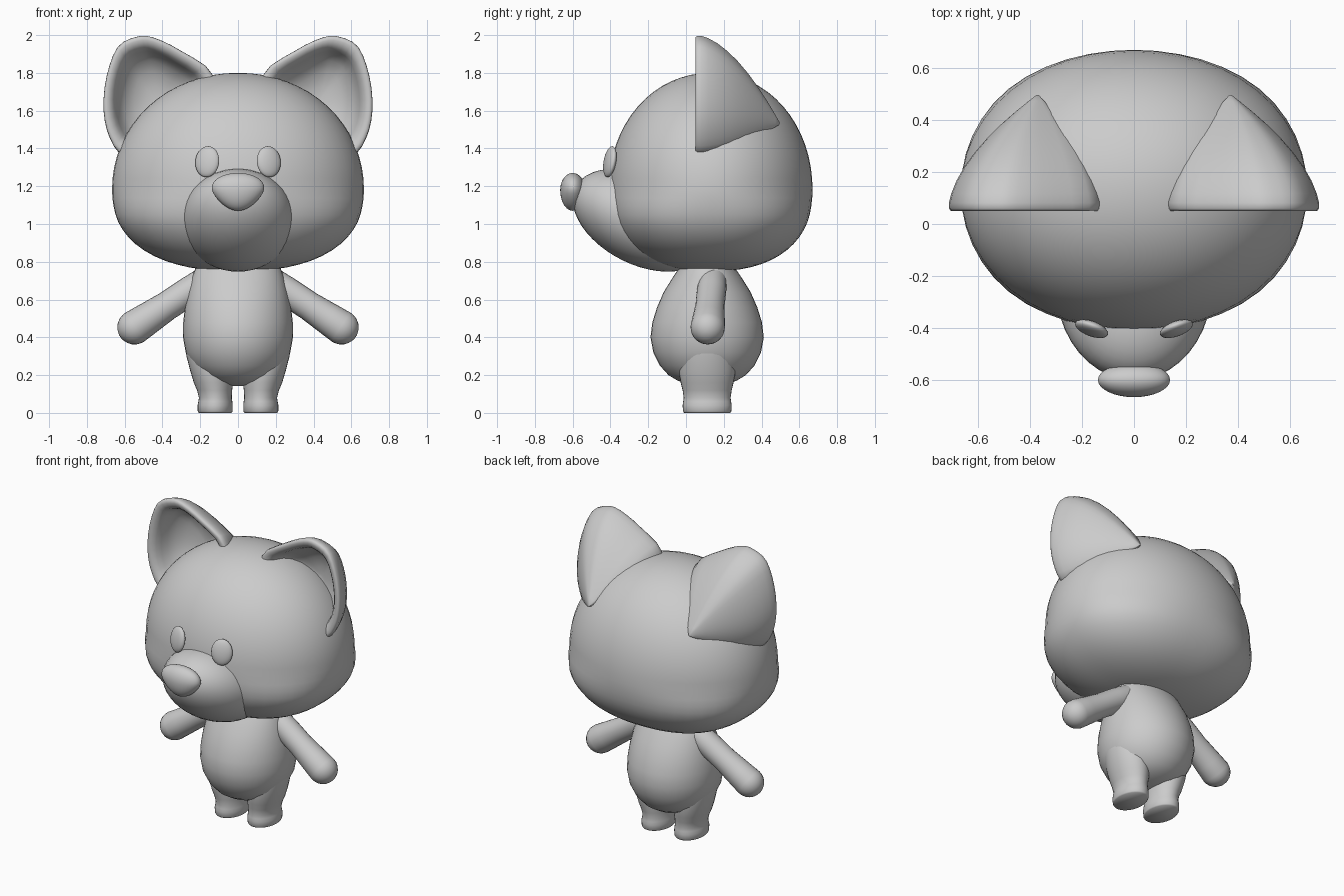
import bpy, bmesh, math
from mathutils import Vector, Matrix

if "Cube" in bpy.data.objects:
    bpy.data.objects.remove(bpy.data.objects["Cube"])

grey = bpy.data.materials.new("plain grey")
grey.diffuse_color = (0.6, 0.6, 0.6, 1)
grey.use_nodes = True
grey.node_tree.nodes["Principled BSDF"].inputs["Base Color"].default_value = grey.diffuse_color


def finish(name, bm, angle=60):
    bmesh.ops.recalc_face_normals(bm, faces=bm.faces[:])
    mesh = bpy.data.meshes.new(name)
    bm.to_mesh(mesh)
    bm.free()
    obj = bpy.data.objects.new(name, mesh)
    bpy.context.collection.objects.link(obj)
    mesh.materials.append(grey)
    bpy.ops.object.select_all(action='DESELECT')
    obj.select_set(True)
    bpy.context.view_layer.objects.active = obj
    bpy.ops.object.shade_smooth_by_angle(angle=math.radians(angle))
    return obj


def ball(name, shape, u=40, v=24):
    """Sphere whose unit directions are mapped through shape()."""
    bm = bmesh.new()
    bmesh.ops.create_uvsphere(bm, u_segments=u, v_segments=v, radius=1)
    for vert in bm.verts:
        vert.co = shape(vert.co.normalized())
    return finish(name, bm)


def loft(name, rings, angle=60):
    """Skin closed rings of points, capping both ends."""
    bm = bmesh.new()
    rows = [[bm.verts.new(p) for p in ring] for ring in rings]
    n = len(rows[0])
    for a, b in zip(rows, rows[1:]):
        for i in range(n):
            j = (i + 1) % n
            bm.faces.new((a[i], a[j], b[j], b[i]))
    bm.faces.new(rows[0])
    bm.faces.new(rows[-1])
    return finish(name, bm, angle)


def oval(cx, cy, z, rx, ry, n=32):
    return [Vector((cx + rx * math.cos(2 * math.pi * i / n),
                    cy + ry * math.sin(2 * math.pi * i / n), z)) for i in range(n)]


def smooth_loop(pts, steps=3):
    """Closed Catmull-Rom curve through 2D points."""
    out, n = [], len(pts)
    for i in range(n):
        a, b, c, d = (Vector(pts[(i + k) % n]) for k in (-1, 0, 1, 2))
        for s in range(steps):
            t = s / steps
            out.append(0.5 * (2 * b + (c - a) * t + (2 * a - 5 * b + 4 * c - d) * t ** 2
                              + (3 * b - a - 3 * c + d) * t ** 3))
    return out


# Head: wide ellipsoid, domed above and squarer below
def head_shape(d):
    n = 2.05 if d.z > 0 else 2.05 + 0.3 * min(1, -d.z * 3)
    r = sum(abs(c) ** n for c in d) ** (-1 / n)
    return Vector((0.667 * d.x * r, 0.13 + 0.54 * d.y * r,
                   1.18 + (0.62 if d.z > 0 else 0.43) * d.z * r))


ball("head", head_shape, 48, 32)


# Muzzle: ellipsoid sheared upward toward the front
def muzzle_shape(d):
    return Vector((0.3 * d.x, -0.24 + 0.36 * d.y, 1.02 + 0.25 * d.z - 0.108 * d.y))


ball("muzzle", muzzle_shape)


# Nose: rounded triangle, narrow at the bottom
def nose_shape(d):
    taper = 1 + 0.12 * d.z if d.z > 0 else 1 + 0.28 * d.z
    return Vector((0.138 * d.x * taper, -0.6 + 0.066 * d.y, 1.18 + (0.09 if d.z > 0 else 0.11) * d.z))


ball("nose", nose_shape, 32, 20)

# Body: egg shape set slightly forward at the belly
body_profile = [(0.142, 0.03, 0.03), (0.15, 0.09, 0.09), (0.17, 0.15, 0.155), (0.2, 0.195, 0.205),
                (0.25, 0.243, 0.25), (0.32, 0.277, 0.285), (0.4, 0.291, 0.3), (0.48, 0.29, 0.29),
                (0.56, 0.281, 0.265), (0.64, 0.265, 0.23), (0.72, 0.243, 0.18), (0.78, 0.22, 0.14),
                (0.85, 0.16, 0.1)]
loft("body", [oval(0, 0.112, z, rx, ry, 40) for z, rx, ry in body_profile])

# Ear outline in x and z, running from the inner edge over the tip
ear_outline = smooth_loop([(0.13, 1.79), (0.30, 1.92), (0.45, 1.992), (0.54, 1.995), (0.64, 1.94),
                           (0.70, 1.78), (0.715, 1.6), (0.68, 1.45), (0.6, 1.365), (0.4, 1.42), (0.2, 1.58)])
apex, hollow = Vector((0.37, 1.53)), Vector((0.43, 1.66))


def ear_ring(centre, scale, y, side):
    return [Vector((side * p.x, y, p.y)) for p in (centre + (q - centre) * scale for q in ear_outline)]


# Arm stations: x, y, z, radius, following the arm from shoulder to hand
def arm_rings(side):
    a, b = Vector((0.12, 0.145, 0.735)), Vector((0.548, 0.115, 0.453))
    axis = (b - a).normalized()
    up = axis.cross(Vector((0, 1, 0))).normalized()
    across = axis.cross(up)
    stations = [(a.lerp(b, t), r) for t, r in ((0, 0.06), (0.15, 0.075), (0.35, 0.078),
                                               (0.6, 0.077), (0.85, 0.086), (1, 0.091))]
    stations += [(b + axis * 0.091 * math.sin(t), 0.091 * math.cos(t))
                 for t in (0.25, 0.5, 0.75, 1.0, 1.25, 1.45)]
    rings = []
    for c, r in stations:
        ring = [c + r * (math.cos(k * math.pi / 12) * up + math.sin(k * math.pi / 12) * across)
                for k in range(24)]
        rings.append([Vector((side * p.x, p.y, p.z)) for p in ring])
    return rings


# Leg stations: height, centre x, radius x, radius y
leg_profile = [(0, 0.121, 0.087, 0.122), (0.008, 0.121, 0.092, 0.128), (0.04, 0.121, 0.093, 0.13),
               (0.06, 0.12, 0.09, 0.127), (0.08, 0.12, 0.087, 0.124), (0.12, 0.124, 0.093, 0.13),
               (0.16, 0.13, 0.104, 0.14), (0.22, 0.14, 0.112, 0.15), (0.3, 0.15, 0.123, 0.15),
               (0.4, 0.155, 0.13, 0.14), (0.5, 0.15, 0.11, 0.11)]

for side, label in ((-1, "left"), (1, "right")):
    # Ears: curved shell at the back, rounded rim, hollow front
    rings = []
    for u in (0.99, 0.94, 0.85, 0.74, 0.62, 0.5, 0.38, 0.26, 0.15, 0.07):
        rings.append(ear_ring(apex, 1 - u ** 1.75, 0.05 + 0.45 * u, side))
    for s, y in ((0.985, 0.06), (0.965, 0.051), (0.92, 0.05), (0.86, 0.056), (0.8, 0.075), (0.75, 0.11),
                 (0.7, 0.155), (0.6, 0.2), (0.42, 0.24), (0.2, 0.26), (0.03, 0.265)):
        rings.append(ear_ring(hollow, s, y, side))
    loft(label + "_ear", rings)

    # Eyes: flat ovals turned to follow the face
    turn = Matrix.Rotation(side * math.radians(20), 3, 'Z') @ Matrix.Rotation(math.radians(-10), 3, 'X')
    spot = Vector((side * 0.163, -0.403, 1.33))
    ball(label + "_eye", lambda d: spot + turn @ Vector((0.067 * d.x, 0.026 * d.y, 0.083 * d.z)), 24, 16)

    # Arms and legs
    loft(label + "_arm", arm_rings(side))
    loft(label + "_leg", [oval(side * cx, 0.112, z, rx, ry) for z, cx, rx, ry in leg_profile])
